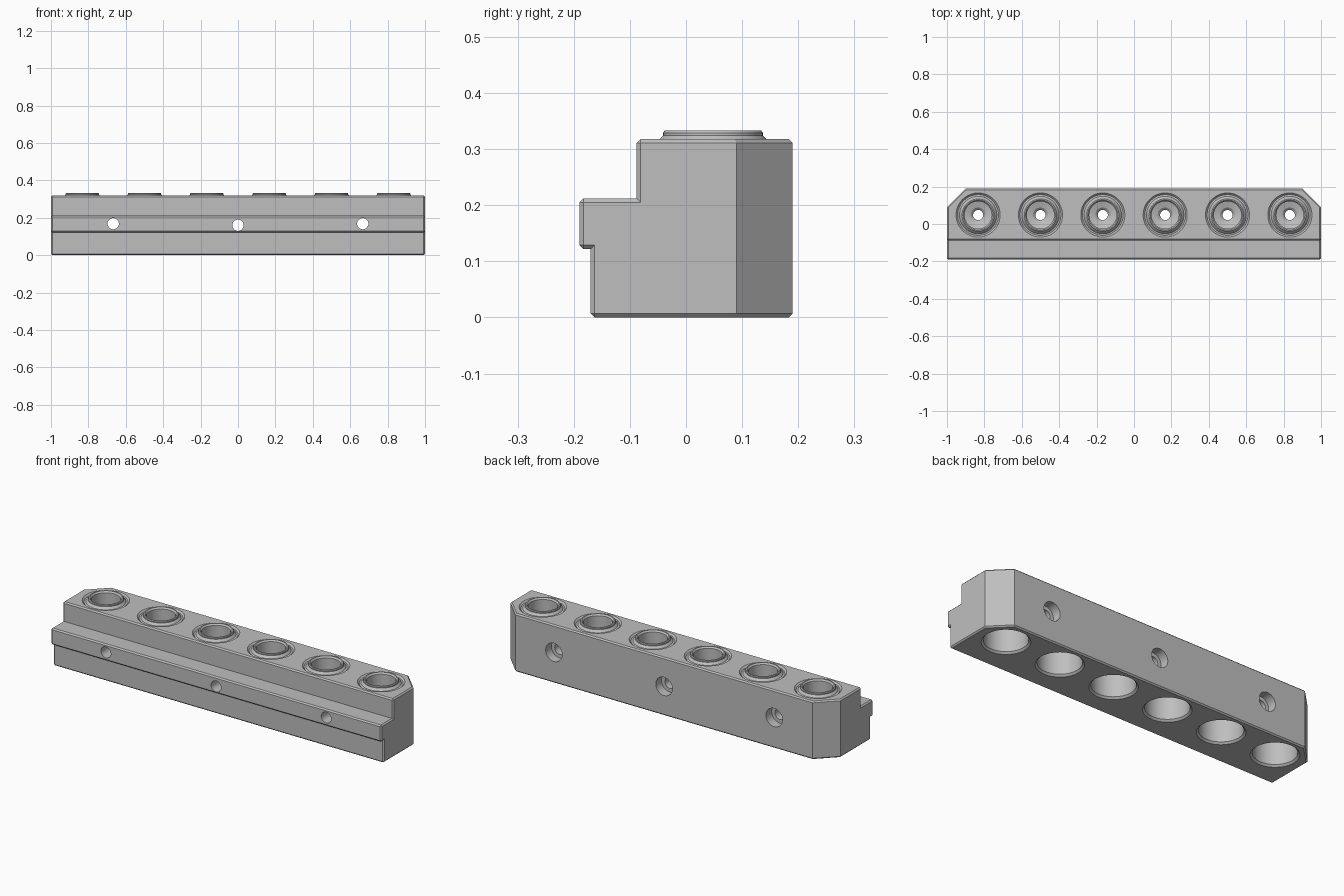
import bpy, bmesh
from math import pi, radians
from mathutils import Matrix

if "Cube" in bpy.data.objects:
    bpy.data.objects.remove(bpy.data.objects["Cube"], do_unlink=True)

steel = bpy.data.materials.new("grey_steel")
steel.use_nodes = True
steel.diffuse_color = (0.52, 0.52, 0.52, 1)
steel.node_tree.nodes["Principled BSDF"].inputs["Base Color"].default_value = (0.52, 0.52, 0.52, 1)


def make_object(name, bm):
    bmesh.ops.recalc_face_normals(bm, faces=bm.faces)
    mesh = bpy.data.meshes.new(name)
    bm.to_mesh(mesh)
    bm.free()
    mesh.materials.append(steel)
    obj = bpy.data.objects.new(name, mesh)
    bpy.context.collection.objects.link(obj)
    return obj


def smooth(obj):
    bpy.ops.object.select_all(action="DESELECT")
    obj.select_set(True)
    bpy.context.view_layer.objects.active = obj
    bpy.ops.object.shade_smooth_by_angle(angle=radians(25))


def lathe(profile, matrix, bm, closed=False):
    """Spin (radius, height) points about z, then place the result."""
    verts = [bm.verts.new((r, 0, z)) for r, z in profile]
    pairs = list(zip(verts, verts[1:] + verts[:1]))
    edges = [bm.edges.new(p) for p in (pairs if closed else pairs[:-1])]
    before = set(bm.verts) - set(verts)
    bmesh.ops.spin(bm, geom=verts + edges, axis=(0, 0, 1), cent=(0, 0, 0),
                   angle=2 * pi, steps=48, use_merge=True)
    new = [v for v in bm.verts if v not in before]
    bmesh.ops.remove_doubles(bm, verts=new, dist=0.0001)
    new = [v for v in bm.verts if v not in before]
    bmesh.ops.transform(bm, matrix=matrix, verts=new)


TOP = 0.318
HOLE_Y = 0.048
hole_xs = [(i - 2.5) / 3 for i in range(6)]
bolts = [(-0.667, 0.168), (0, 0.16), (0.667, 0.168)]

# Stepped bar: side profile extruded along x
bm = bmesh.new()
section = [(-0.17, 0), (0.19, 0), (0.19, TOP), (-0.088, TOP),
           (-0.088, 0.212), (-0.19, 0.212), (-0.19, 0.122), (-0.17, 0.122)]
face = bm.faces.new([bm.verts.new((-1, y, z)) for y, z in section])
moved = bmesh.ops.extrude_face_region(bm, geom=[face])["geom"]
bmesh.ops.translate(bm, vec=(2, 0, 0),
                    verts=[g for g in moved if isinstance(g, bmesh.types.BMVert)])

# Cut the two rear corners at 45 degrees
for side in (-1, 1):
    cut = bmesh.ops.bisect_plane(bm, geom=bm.verts[:] + bm.edges[:] + bm.faces[:],
                                 plane_co=(side, 0.09, 0), plane_no=(side, 1, 0),
                                 clear_outer=True)
    rim = [g for g in cut["geom_cut"] if isinstance(g, bmesh.types.BMEdge)]
    bmesh.ops.holes_fill(bm, edges=rim, sides=0)
bmesh.ops.recalc_face_normals(bm, faces=bm.faces)

# Small chamfers on the outer edges
sharp = [e for e in bm.edges if len(e.link_faces) == 2 and e.is_convex
         and e.calc_face_angle() > radians(50)]
bmesh.ops.bevel(bm, geom=sharp, offset=0.007, segments=1, profile=0.5,
                affect="EDGES", clamp_overlap=True)
bar = make_object("stepped_bar", bm)

# Cutters: chamfered vertical holes and counterbored cross holes
bm = bmesh.new()
for x in hole_xs:
    lathe([(0, -0.01), (0.118, -0.01), (0.118, 0), (0.108, 0.01), (0.108, 0.308),
           (0.118, TOP), (0.118, TOP + 0.02), (0, TOP + 0.02)],
          Matrix.Translation((x, HOLE_Y, 0)), bm)
for x, z in bolts:
    lathe([(0, -0.05), (0.05, -0.05), (0.05, 0.05), (0.03, 0.05), (0.03, 0.45), (0, 0.45)],
          Matrix.Translation((x, 0.19, z)) @ Matrix.Rotation(pi / 2, 4, "X"), bm)
cutter = make_object("hole_cutter", bm)
cutter.hide_render = True

mod = bar.modifiers.new("holes", "BOOLEAN")
mod.operation = "DIFFERENCE"
mod.solver = "EXACT"
mod.object = cutter
graph = bpy.context.evaluated_depsgraph_get()
bar.data = bpy.data.meshes.new_from_object(bar.evaluated_get(graph))
bar.modifiers.clear()
bpy.data.objects.remove(cutter, do_unlink=True)
smooth(bar)

# Raised bushings: flared collar, bore and a small centre hole
bush = [(0.1, 0.15), (0.109, 0.158), (0.109, 0.31), (0.1, 0.312), (0.095, 0.318),
        (0.089, 0.324), (0.089, 0.329), (0.086, 0.333), (0.08, 0.333), (0.073, 0.325),
        (0.073, 0.21), (0.04, 0.2), (0.027, 0.188), (0.027, 0.15)]
for i, x in enumerate(hole_xs):
    bm = bmesh.new()
    lathe(bush, Matrix.Translation((x, HOLE_Y, 0)), bm, closed=True)
    smooth(make_object(f"bushing_{i + 1}", bm))
